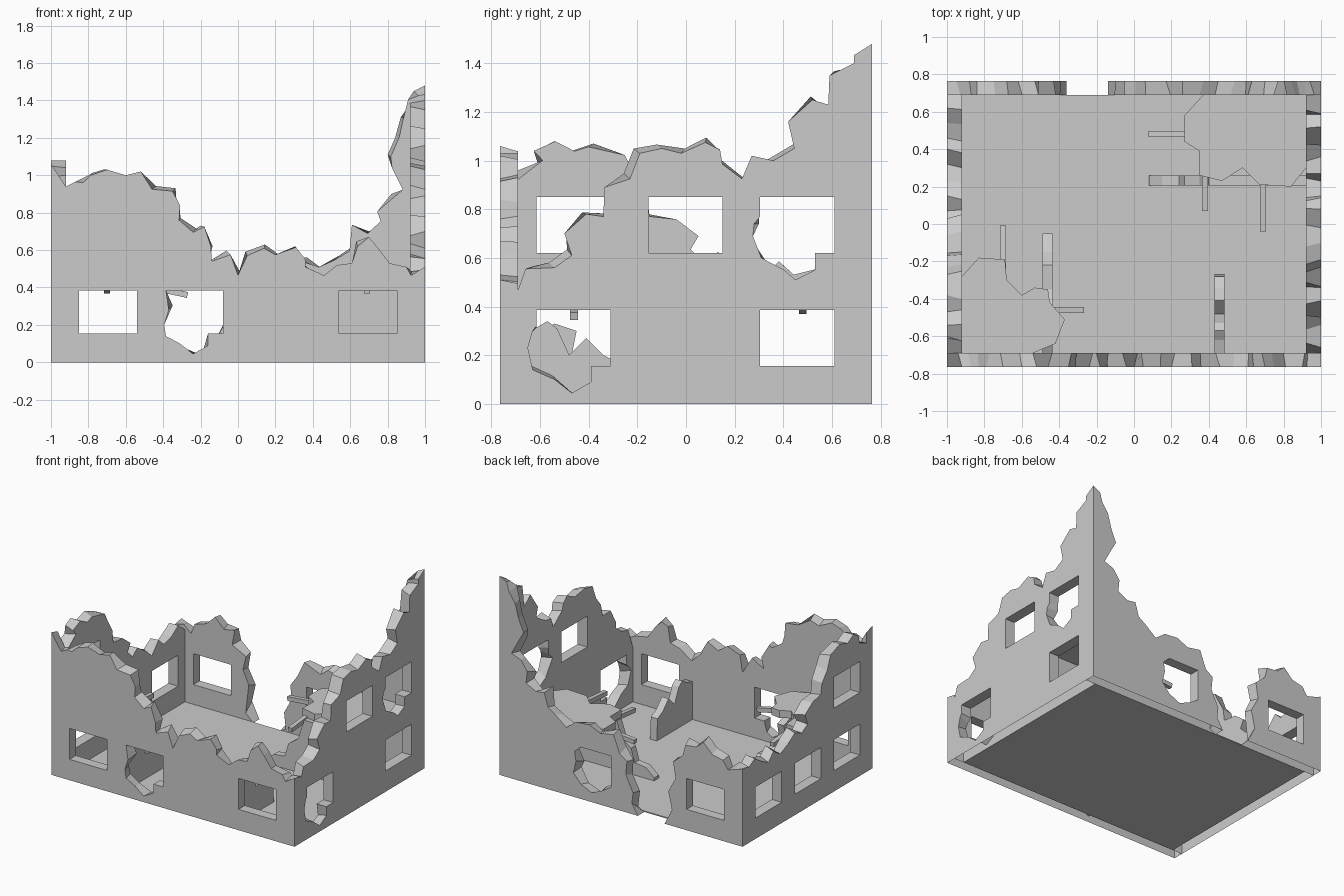
import bpy, bmesh, random
from mathutils import Vector

random.seed(4)
HX, HY, IX, IY = 1.0, 0.765, 0.92, 0.69
LOW, HIGH = (0.155, 0.385), (0.62, 0.85)


def finish(bm, name):
    bmesh.ops.recalc_face_normals(bm, faces=bm.faces[:])
    me = bpy.data.meshes.new(name)
    bm.to_mesh(me)
    bm.free()
    ob = bpy.data.objects.new(name, me)
    bpy.context.collection.objects.link(ob)
    return ob


def window(u0, u1, row):
    return [(u0, row[0]), (u1, row[0]), (u1, row[1]), (u0, row[1])]


def jag(p, amt=0.026):
    return (p[0] + random.uniform(-amt, amt), p[1] + random.uniform(-amt, amt))


def wall(name, top, holes, outer, inner):
    """Thick broken wall: outline of (u, z), ragged inner edge, window holes."""
    bm = bmesh.new()
    n = len(top)
    inside = []
    for i, p in enumerate(top):
        if p[1] < 0.001:
            inside.append(p)
        elif i in (1, n - 2):
            inside.append((p[0], p[1] - random.uniform(0.01, 0.06)))
        else:
            inside.append(jag(p))
    loops = [(top, inside)]
    for h in holes:
        loops.append((h, [p if p[1] in LOW + HIGH else jag(p) for p in h]))
    rims = ([], [])
    for a, b in loops:
        va = [bm.verts.new(outer(*p)) for p in a]
        vb = [bm.verts.new(inner(*p)) for p in b]
        for vs, rim in zip((va, vb), rims):
            for i in range(len(vs)):
                rim.append(bm.edges.new((vs[i - 1], vs[i])))
        for i in range(len(va)):
            if va[i].co.z < 0.001 and va[i - 1].co.z < 0.001:
                continue      # underside stays open
            rims_face = (va[i - 1], va[i], vb[i], vb[i - 1])
            bm.faces.new(rims_face)
    for rim in rims:
        bmesh.ops.triangle_fill(bm, use_beauty=True, use_dissolve=True, edges=rim)
    return finish(bm, name)


def prism(name, pts, a, b):
    """Extrude a closed outline between mapping functions a and b."""
    bm = bmesh.new()
    va = [bm.verts.new(a(*p)) for p in pts]
    vb = [bm.verts.new(b(*p)) for p in pts]
    bm.faces.new(va)
    bm.faces.new(vb)
    for i in range(len(pts)):
        bm.faces.new((va[i - 1], va[i], vb[i], vb[i - 1]))
    return finish(bm, name)


def on_y(y):
    return lambda u, z: Vector((u, y, z))


def on_x(x):
    return lambda u, z: Vector((x, u, z))


def on_z(h):
    return lambda x, y: Vector((x, y, h))


def beam(name, p0, p1, w=0.016):
    p0, p1 = Vector(p0), Vector(p1)
    d = (p1 - p0).normalized()
    s = d.cross(Vector((0, 0, 1))).normalized()
    t = s.cross(d)
    sq = [(-w, -w), (w, -w), (w, w), (-w, w)]
    prism(name, sq, lambda i, j: p0 + s * i + t * j, lambda i, j: p1 + s * i + t * j)


# Front wall
wall("front_wall",
     [(-1, 0), (-1, 1.06), (-.92, .94), (-.87, .965), (-.83, .96), (-.79, 1.0), (-.7, 1.03),
      (-.6, 1.0), (-.52, 1.02), (-.46, .925), (-.35, .915), (-.31, .84), (-.315, .76),
      (-.24, .695), (-.18, .725), (-.145, .62), (-.14, .54), (-.04, .575), (0, .465),
      (.05, .57), (.14, .61), (.2, .575), (.31, .615), (.36, .55), (.36, .51), (.46, .465),
      (.53, .52), (.61, .53), (.64, .62), (.7, .67), (.75, .61), (.81, .53), (.9, .51),
      (.925, .465), (1, .51), (1, 0)],
     [window(-.85, -.54, LOW), window(.54, .85, LOW),
      [(-.385, .385), (-.08, .385), (-.08, .155), (-.16, .155), (-.16, .09), (-.24, .045),
       (-.31, .1), (-.385, .14), (-.395, .2), (-.37, .28)]],
     on_y(-HY), on_y(-IY))

# Back wall, in two pieces either side of the breach
wall("back_wall_right",
     [(1, 0), (1, 1.48), (.94, 1.45), (.92, 1.38), (.87, 1.31), (.84, 1.2), (.8, 1.11),
      (.84, 1.04), (.9, .93), (.82, .9), (.77, .83), (.78, .74), (.7, .7), (.63, .71),
      (.6, .61), (.54, .57), (.45, .5), (.37, .56), (.26, .57), (.17, .53), (.06, .55),
      (.01, .42), (-.05, .38), (-.04, .28), (-.1, .16), (-.09, .08), (-.14, 0)],
     [[(.08, .385), (.08, .155), (.15, .11), (.24, .07), (.33, .11), (.39, .18), (.37, .27),
       (.38, .34), (.33, .385)]],
     on_y(HY), on_y(IY))
wall("back_wall_left",
     [(-.36, 0), (-.42, .12), (-.39, .25), (-.45, .36), (-.43, .48), (-.51, .55), (-.53, .63),
      (-.62, .64), (-.68, .69), (-.75, .62), (-.84, .6), (-.88, .54), (-.95, .56),
      (-1, .58), (-1, 0)],
     [window(-.85, -.54, LOW)], on_y(HY), on_y(IY))

# Side walls, fitted between front and back
wall("right_wall",
     [(-IY, 0), (-IY, .47), (-.66, .555), (-.54, .56), (-.47, .61), (-.5, .7), (-.41, .78),
      (-.34, .77), (-.335, .89), (-.23, .925), (-.19, 1.03), (-.1, 1.05), (-.02, 1.03),
      (.08, 1.075), (.14, 1.045), (.15, .985), (.23, .925), (.27, 1.02), (.36, 1.0),
      (.445, 1.05), (.42, 1.16), (.52, 1.25), (.585, 1.23), (.59, 1.35), (IY, 1.4), (IY, 0)],
     [window(.305, .61, LOW), window(-.155, .15, HIGH),
      [(.305, .85), (.61, .85), (.61, .62), (.53, .62), (.53, .55), (.45, .51), (.405, .55),
       (.31, .6), (.275, .69), (.28, .74), (.305, .77)],
      [(-.615, .385), (-.31, .385), (-.31, .155), (-.39, .155), (-.39, .09), (-.47, .045),
       (-.54, .1), (-.63, .14), (-.65, .23), (-.63, .3), (-.615, .32)]],
     on_x(HX), on_x(IX))
wall("left_wall",
     [(-IY, 0), (-IY, .96), (-.61, .99), (-.6, 1.05), (-.54, 1.08), (-.47, 1.04), (-.38, 1.07),
      (-.27, 1.03), (-.23, .93), (-.17, .86), (-.155, .78), (-.06, .76), (.03, .7), (0, .62),
      (.07, .58), (.15, .61), (.23, .56), (.32, .52), (.4, .57), (.46, .51), (.54, .55),
      (.62, .6), (IY, .56), (IY, 0)],
     [window(-.615, -.31, LOW), window(-.155, .15, LOW), window(.305, .61, LOW),
      window(-.615, -.31, HIGH)],
     on_x(-HX), on_x(-IX))

# Ground floor
prism("ground_floor", [(-IX, -IY), (IX, -IY), (IX, IY), (-IX, IY)], on_z(0), on_z(.008))

# Remains of the upper floor
prism("upper_floor_front",
      [(-.92, -.69), (-.54, -.69), (-.42, -.64), (-.37, -.51), (-.45, -.42), (-.46, -.35),
       (-.53, -.34), (-.6, -.38), (-.68, -.3), (-.69, -.19), (-.83, -.18), (-.92, -.28)],
      on_z(.41), on_z(.465))
prism("upper_floor_back",
      [(.92, .69), (.37, .69), (.27, .58), (.27, .44), (.35, .39), (.35, .26), (.47, .23),
       (.58, .3), (.67, .21), (.84, .2), (.92, .3)],
      on_z(.41), on_z(.465))

# Broken joists poking out of the upper floor
joists = [((-.7, -.3, .41), (-.7, -.01, .385)), ((-.5, -.46, .41), (-.27, -.46, .36)),
          ((.35, .48, .41), (.08, .48, .385)), ((.38, .32, .41), (.38, .07, .385)),
          ((.69, .28, .41), (.69, -.04, .385))]
for i, (a, b) in enumerate(joists):
    beam("joist_%d" % (i + 1), a, b)

# Broken inner walls
prism("inner_wall_right",
      [(-.69, 0), (-.69, .29), (-.62, .31), (-.57, .34), (-.53, .31), (-.48, .2), (-.41, .27),
       (-.34, .2), (-.28, .17), (-.27, 0)], on_x(.43), on_x(.485))
prism("inner_wall_left",
      [(-.69, 0), (-.69, .25), (-.54, .33), (-.45, .3), (-.47, .2), (-.35, .16), (-.22, .17),
       (-.15, .09), (-.05, .05), (-.05, 0)], on_x(-.49), on_x(-.435))
prism("inner_wall_back",
      [(.92, 0), (.92, .41), (.4, .41), (.35, .26), (.27, .2), (.24, .1), (.15, .09),
       (.08, .03), (.08, 0)], on_y(.205), on_y(.26))
